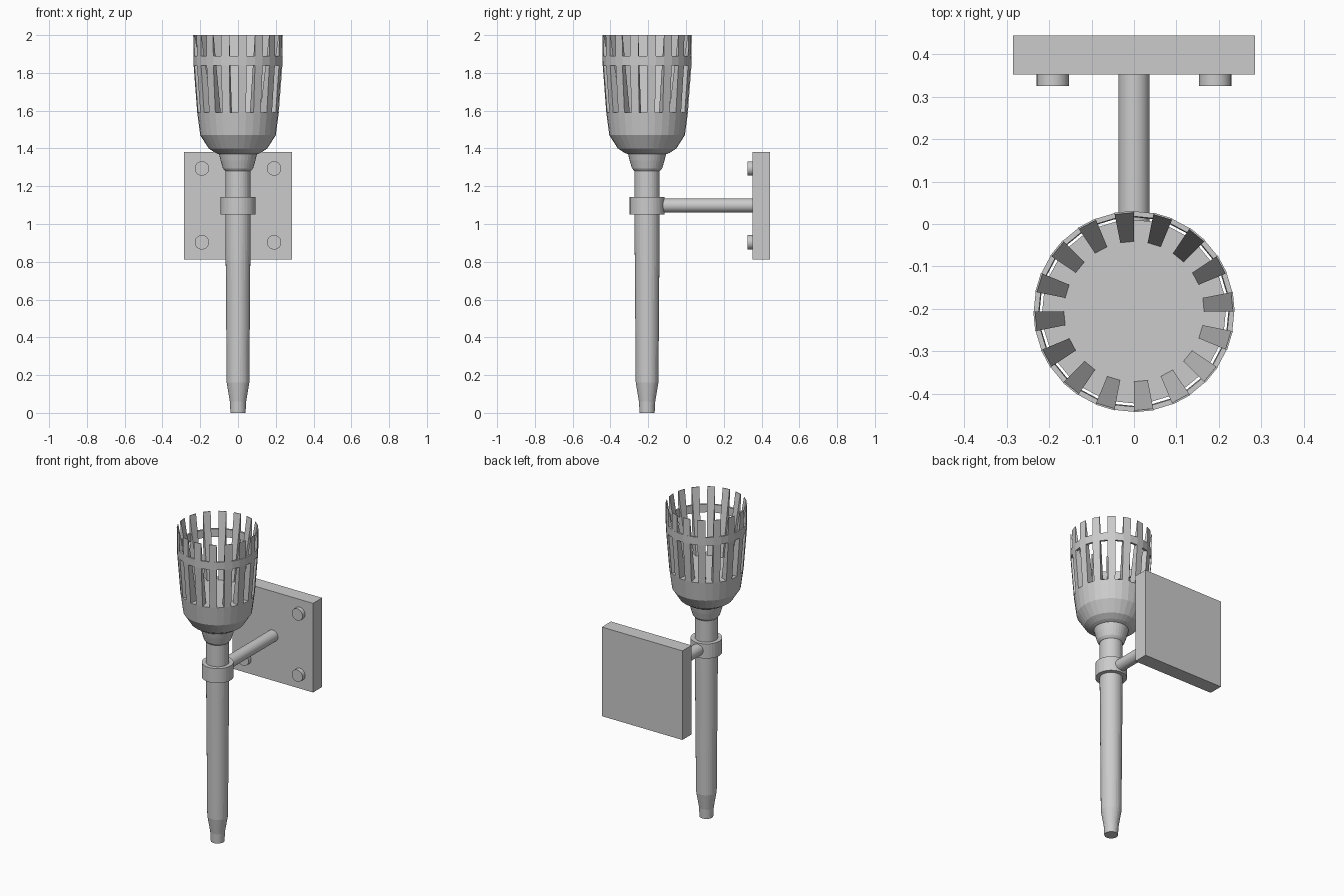
import bpy, bmesh
from math import sin, cos, pi, tau

if "Cube" in bpy.data.objects:
    bpy.data.objects.remove(bpy.data.objects["Cube"])

N = 32          # sides of every turned part
AXIS_Y = -0.206  # torch axis


def make_object(name, bm):
    bmesh.ops.recalc_face_normals(bm, faces=bm.faces[:])
    mesh = bpy.data.meshes.new(name)
    bm.to_mesh(mesh)
    bm.free()
    ob = bpy.data.objects.new(name, mesh)
    bpy.context.collection.objects.link(ob)
    return ob


def lathe(name, profile, closed=False):
    """Turn (radius, z) points around the torch axis; cap ends unless closed."""
    bm = bmesh.new()
    rings = [[bm.verts.new((r * cos(tau * i / N), r * sin(tau * i / N), z))
              for i in range(N)] for r, z in profile]
    pairs = list(zip(rings, rings[1:]))
    if closed:
        pairs.append((rings[-1], rings[0]))
    else:
        bm.faces.new(rings[0])
        bm.faces.new(rings[-1])
    for a, b in pairs:
        for i in range(N):
            j = (i + 1) % N
            bm.faces.new((a[i], a[j], b[j], b[i]))
    ob = make_object(name, bm)
    ob.location.y = AXIS_Y
    return ob


def rod_y(name, radius, x, z, y0, y1, sides):
    bpy.ops.mesh.primitive_cylinder_add(
        vertices=sides, radius=radius, depth=y1 - y0,
        location=(x, (y0 + y1) / 2, z), rotation=(pi / 2, 0, 0))
    ob = bpy.context.object
    ob.name = name
    bpy.ops.object.shade_smooth_by_angle()
    return ob


# Tapered handle
lathe("handle", [(0.040, 0), (0.043, 0.06), (0.060, 0.16), (0.067, 1.05), (0.067, 1.30)])

# Clamp collar around the handle
lathe("collar", [(0.092, 1.05), (0.092, 1.143)])

# Flared neck and bowl, closed by a flat floor at the foot of the cage
lathe("neck", [(0.068, 1.28), (0.080, 1.295), (0.092, 1.335), (0.103, 1.38)])
lathe("bowl", [(0.103, 1.37), (0.122, 1.378), (0.155, 1.40), (0.200, 1.47), (0.216, 1.59)])

# Band tying the cage bars together
lathe("cage_band", [(0.235, 1.84), (0.236, 1.89), (0.224, 1.89), (0.222, 1.84)], closed=True)

# Cage bars: wedges on every other facet, thick at the foot and thin at the tip
bar = [(0.216, 1.59), (0.235, 1.84), (0.237, 2.0), (0.233, 2.0), (0.165, 1.59)]
bm = bmesh.new()
for k in range(0, N, 2):
    sides = [[bm.verts.new((r * cos(a), r * sin(a), z)) for r, z in bar]
             for a in (tau * k / N, tau * (k + 1) / N)]
    for s in sides:
        bm.faces.new(s)
    for i in range(len(bar)):
        j = (i + 1) % len(bar)
        bm.faces.new((sides[0][i], sides[0][j], sides[1][j], sides[1][i]))
make_object("cage_bars", bm).location.y = AXIS_Y

# Wall plate
bpy.ops.mesh.primitive_cube_add(size=1, location=(0, 0.3975, 1.096))
plate = bpy.context.object
plate.name = "wall_plate"
plate.scale = (0.57, 0.092, 0.57)

# Support arm from collar to plate
rod_y("support_arm", 0.037, 0, 1.098, -0.13, 0.36, 32)

# Four bolt heads
for x in (-0.191, 0.191):
    for z in (0.903, 1.294):
        rod_y("bolt", 0.038, x, z, 0.325, 0.36, 32)
